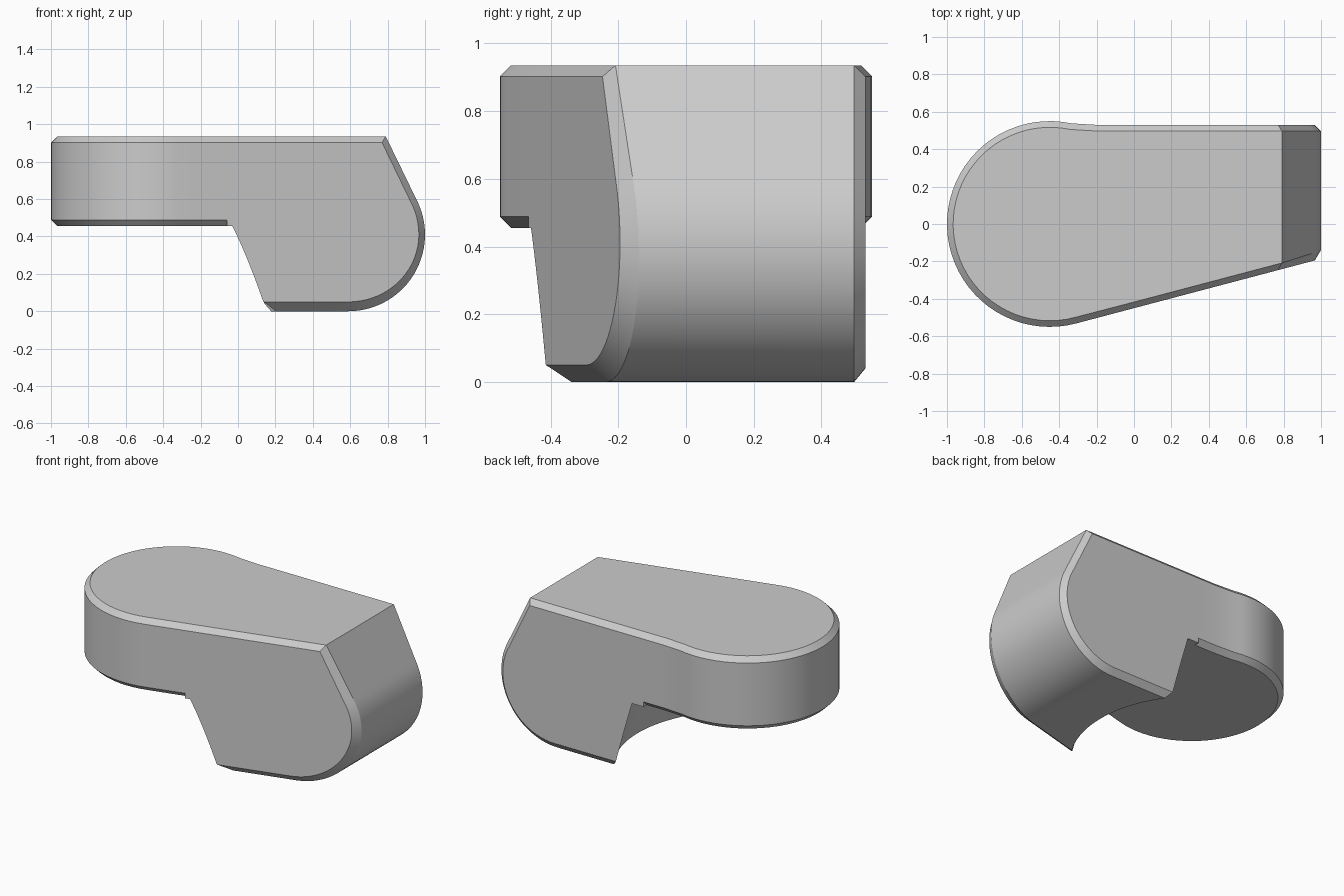
import bpy
import bmesh
from math import cos, sin, radians

cube = bpy.data.objects.get("Cube")
if cube:
    bpy.data.objects.remove(cube, do_unlink=True)

SEAM = -0.06            # plane where arm meets body
TOP, SHELF = 0.935, 0.455
BEVEL = 0.033
HUB_X, HUB_R = -0.45, 0.55
BACK = 0.53

grey = bpy.data.materials.new("plain grey")
grey.use_nodes = True
grey.diffuse_color = (0.6, 0.6, 0.6, 1)
grey.node_tree.nodes["Principled BSDF"].inputs["Base Color"].default_value = (0.6, 0.6, 0.6, 1)


def front_y(x):
    """Tapering front wall."""
    return -0.45 + 0.264 * x


def loft(name, loops):
    """Skin a stack of matching closed loops and cap both ends."""
    bm = bmesh.new()
    rings = [[bm.verts.new(p) for p in loop] for loop in loops]
    n = len(rings[0])
    for a, b in zip(rings, rings[1:]):
        for i in range(n):
            j = (i + 1) % n
            bm.faces.new((a[i], a[j], b[j], b[i]))
    bm.faces.new(rings[0])
    bm.faces.new(rings[-1])
    bmesh.ops.recalc_face_normals(bm, faces=bm.faces)
    mesh = bpy.data.meshes.new(name)
    bm.to_mesh(mesh)
    bm.free()
    obj = bpy.data.objects.new(name, mesh)
    mesh.materials.append(grey)
    bpy.context.collection.objects.link(obj)
    return obj


def smooth(obj):
    bpy.ops.object.select_all(action='DESELECT')
    obj.select_set(True)
    bpy.context.view_layer.objects.active = obj
    bpy.ops.object.shade_smooth_by_angle(angle=radians(20))


def arm_outline(inset, z):
    r = HUB_R - inset
    pts = [(SEAM, BACK - inset, z), (-0.2, BACK - inset, z)]
    for i in range(41):
        a = radians(78 + (285.2 - 78) * i / 40)
        pts.append((HUB_X + r * cos(a), r * sin(a), z))
    pts.append((SEAM, front_y(SEAM) + inset, z))
    return pts


def body_profile(inset, bottom):
    """Side profile: flat top, sloped shoulder, round lower end."""
    cx, cz, r = 0.59, 0.41, 0.41
    pts = [(SEAM, bottom)]
    for i in range(25):
        a = radians(-90 + 119 * i / 24)
        rz = cz - bottom if a < 0 else r - inset
        pts.append((cx + (r - inset) * cos(a), cz + rz * sin(a)))
    pts += [(0.79 - 0.6 * inset, TOP - inset), (SEAM, TOP - inset)]
    return pts


# Rounded arm with chamfered rims
arm = loft("arm", [arm_outline(BEVEL, SHELF), arm_outline(0, SHELF + BEVEL),
                   arm_outline(0, TOP - BEVEL), arm_outline(BEVEL, TOP)])
smooth(arm)

# Body with chamfered side walls, front wall tapering
full = body_profile(0, 0)
body = loft("body", [
    [(x, front_y(x), z) for x, z in body_profile(BEVEL, 0.05)],
    [(x, front_y(x) + BEVEL + 0.025 * max(0, 1 - z / 0.9), z) for x, z in full],
    [(x, BACK - BEVEL, z) for x, z in full],
    [(x, BACK, z) for x, z in body_profile(BEVEL, 0.04)]])


# Conical clearance under the arm
def ring(r, z):
    return [(HUB_X + r * cos(radians(3 * i)), 0.06 + r * sin(radians(3 * i)), z)
            for i in range(120)]


cutter = loft("clearance_cutter", [ring(0.775, -0.05), ring(0.667, SHELF)])
cutter.hide_render = True
cut = body.modifiers.new("clearance", 'BOOLEAN')
cut.operation = 'DIFFERENCE'
cut.solver = 'EXACT'
cut.object = cutter
bpy.context.view_layer.objects.active = body
bpy.ops.object.modifier_apply(modifier=cut.name)
bpy.data.objects.remove(cutter, do_unlink=True)
smooth(body)
